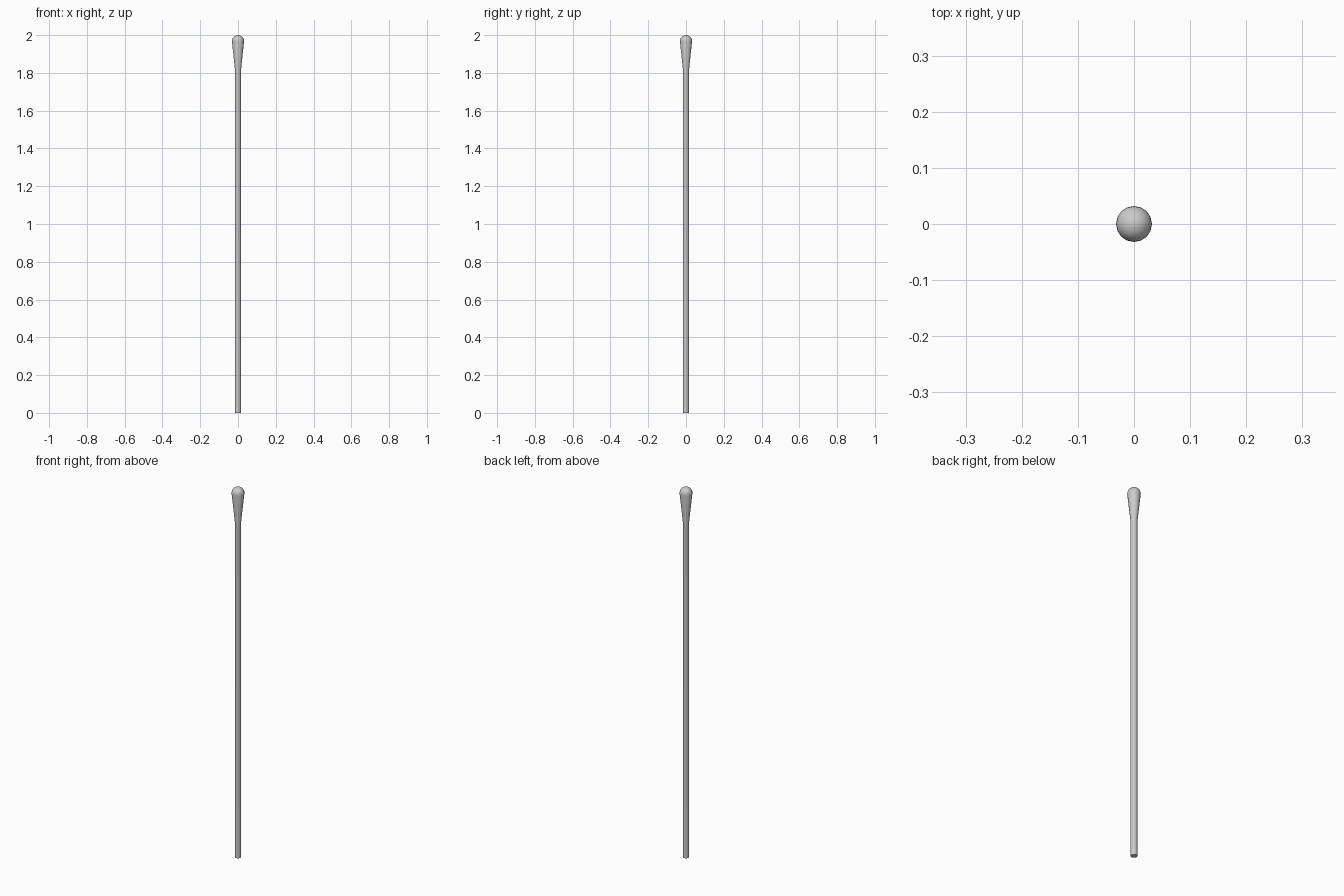
import bpy, bmesh, math

if "Cube" in bpy.data.objects:
    bpy.data.objects.remove(bpy.data.objects["Cube"])

SIDES = 16


def lathe(name, profile):
    """Revolve (radius, z) points about z; closes both ends."""
    bm = bmesh.new()
    rings = []
    for r, z in profile:
        if r == 0:
            rings.append([bm.verts.new((0, 0, z))])
        else:
            rings.append([bm.verts.new((r * math.cos(2 * math.pi * i / SIDES),
                                        r * math.sin(2 * math.pi * i / SIDES), z))
                          for i in range(SIDES)])
    for a, b in zip(rings, rings[1:]):
        for i in range(SIDES):
            j = (i + 1) % SIDES
            if len(b) == 1:
                bm.faces.new((a[i], a[j], b[0]))
            else:
                bm.faces.new((a[i], a[j], b[j], b[i]))
    bm.faces.new(rings[0][::-1])
    bmesh.ops.recalc_face_normals(bm, faces=bm.faces)
    mesh = bpy.data.meshes.new(name)
    bm.to_mesh(mesh)
    bm.free()
    obj = bpy.data.objects.new(name, mesh)
    bpy.context.collection.objects.link(obj)
    bpy.ops.object.select_all(action='DESELECT')
    obj.select_set(True)
    bpy.context.view_layer.objects.active = obj
    bpy.ops.object.shade_smooth_by_angle(angle=math.radians(30))
    return obj


# One continuous staff: straight shaft, flared grip, rounded tip
R = 0.032
dome = [(R * math.cos(t), 2 - R + R * math.sin(t))
        for t in (math.pi / 2 * k / 6 for k in range(6))]
lathe("staff", [(0.016, 0), (0.016, 1.815)] + dome + [(0, 2.0)])
